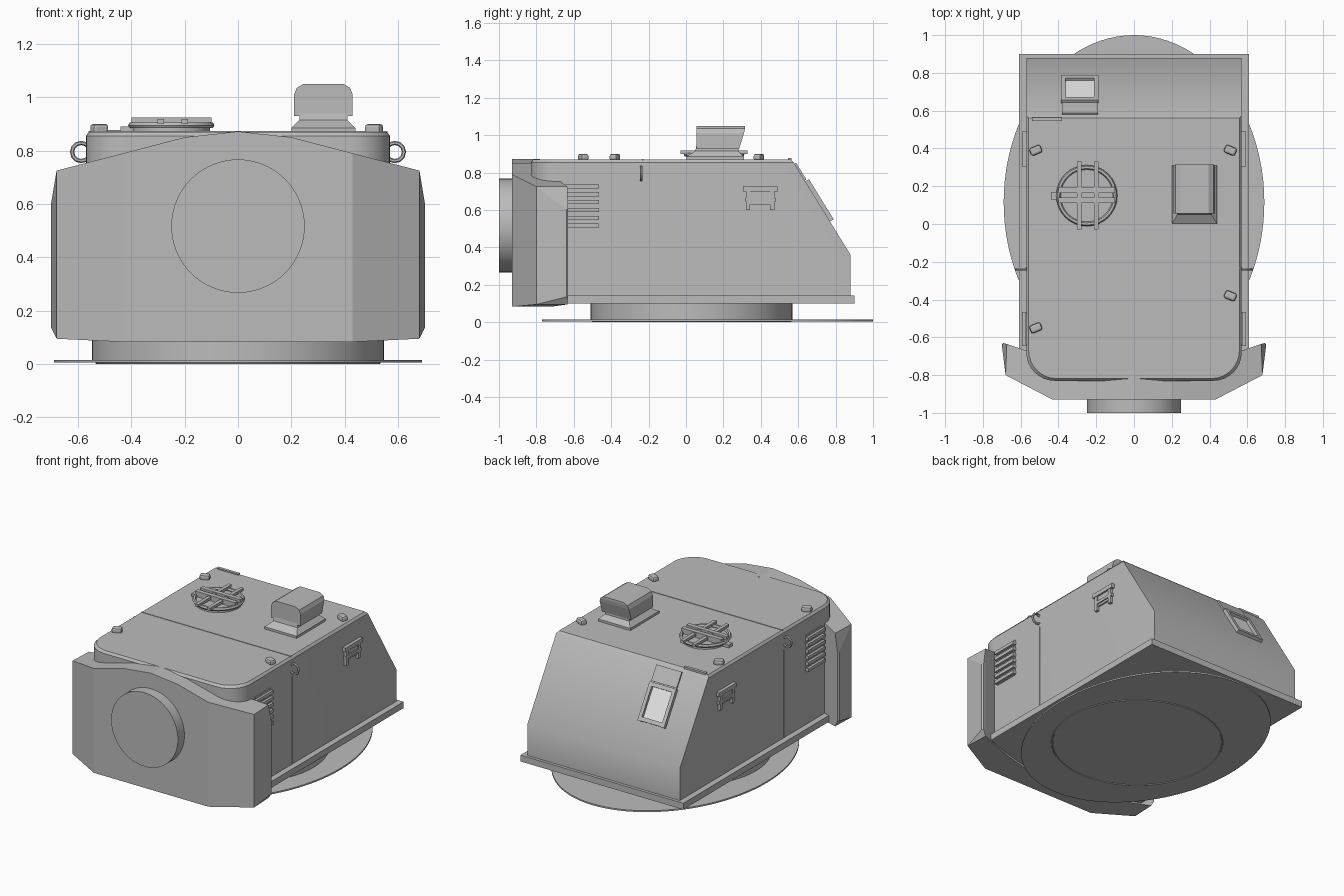
import bpy, bmesh, math
from mathutils import Vector, Matrix

if "Cube" in bpy.data.objects:
    bpy.data.objects.remove(bpy.data.objects["Cube"])


def material(name, v):
    m = bpy.data.materials.new(name)
    m.diffuse_color = (*v, 1)
    m.use_nodes = True
    m.node_tree.nodes["Principled BSDF"].inputs["Base Color"].default_value = m.diffuse_color
    return m


GREY = material("armour grey", (0.5, 0.5, 0.5))
PALE = material("pale glass", (0.95, 0.95, 0.95))


def finish(name, bm, mat=GREY, bevel=0.0, smooth=False):
    bmesh.ops.recalc_face_normals(bm, faces=bm.faces)
    me = bpy.data.meshes.new(name)
    bm.to_mesh(me)
    bm.free()
    ob = bpy.data.objects.new(name, me)
    bpy.context.collection.objects.link(ob)
    me.materials.append(mat)
    if bevel:
        b = ob.modifiers.new("bevel", 'BEVEL')
        b.width, b.segments = bevel, 2
    if smooth:
        bpy.ops.object.select_all(action='DESELECT')
        ob.select_set(True)
        bpy.context.view_layer.objects.active = ob
        bpy.ops.object.shade_smooth_by_angle(angle=math.radians(35))
    return ob


def box(name, lo, hi, mat=GREY, bevel=0.0, rot=None):
    bm = bmesh.new()
    lo, hi = Vector(lo), Vector(hi)
    bmesh.ops.create_cube(bm, size=1)
    m = Matrix.Translation((lo + hi) / 2)
    if rot:
        m = m @ rot
    bm.transform(m @ Matrix.Diagonal((*(hi - lo), 1)))
    return finish(name, bm, mat, bevel)


def cylinder(name, c, r, depth, ry=None, rot=None, seg=64):
    bm = bmesh.new()
    bmesh.ops.create_cone(bm, cap_ends=True, segments=seg, radius1=r, radius2=r, depth=depth)
    m = Matrix.Diagonal((1, (ry or r) / r, 1, 1))
    if rot:
        m = rot @ m
    bm.transform(Matrix.Translation(c) @ m)
    return finish(name, bm, smooth=True)


def torus(name, c, r, t, rot=None, seg=24, ring=6):
    bm = bmesh.new()
    rows = []
    for i in range(seg):
        a = 2 * math.pi * i / seg
        rows.append([bm.verts.new((math.cos(a) * (r + t * math.cos(b)), math.sin(a) * (r + t * math.cos(b)),
                                   t * math.sin(b))) for b in [2 * math.pi * j / ring for j in range(ring)]])
    for i in range(seg):
        for j in range(ring):
            p, q, k = rows[i], rows[(i + 1) % seg], (j + 1) % ring
            bm.faces.new((p[j], q[j], q[k], p[k]))
    bm.transform(Matrix.Translation(c) @ (rot or Matrix()))
    return finish(name, bm, smooth=True)


def loft(name, loops, bevel=0.0, smooth=False):
    bm = bmesh.new()
    rows = [[bm.verts.new(p) for p in lp] for lp in loops]
    n = len(rows[0])
    for a, b in zip(rows, rows[1:]):
        for i in range(n):
            bm.faces.new((a[i], a[(i + 1) % n], b[(i + 1) % n], b[i]))
    bm.faces.new(rows[0])
    bm.faces.new(rows[-1])
    return finish(name, bm, bevel=bevel, smooth=smooth)


# base disc and turret ring
cylinder("base_disc", (0, 0.115, 0.01), 0.69, 0.01, ry=0.885, seg=96)
cylinder("turret_ring", (0, 0.03, 0.06), 0.548, 0.10, ry=0.54)
torus("lower_ring", (0, 0.03, 0.005), 0.53, 0.005, seg=64)

# hull: rounded front corners, sloped rear plate
plan = []
for i in range(9):
    a = math.pi + math.pi / 2 * i / 8
    plan.append((-0.42 + 0.15 * math.cos(a), -0.68 + 0.15 * math.sin(a)))
plan += [(-x, y) for x, y in reversed(plan)]
hull_loops = []
for z, rear, inset in ((0.14, 0.88, 0), (0.36, 0.88, 0), (0.855, 0.575, 0), (0.87, 0.56, 0.012)):
    lp = [(x * (1 - inset / 0.57), y + inset, z) for x, y in plan]
    w = 0.57 - inset
    hull_loops.append(lp + [(w, rear, z), (-w, rear, z)])
loft("hull", hull_loops, smooth=True)
box("hull_skirt", (-0.61, -0.76, 0.10), (0.61, 0.90, 0.143))

# gun shield: stations across the width (x, front y, back y, bottom z, top z)
half = [(0.0, -0.93, -0.78, 0.083, 0.872), (0.2, -0.93, -0.78, 0.083, 0.85), (0.43, -0.93, -0.72, 0.083, 0.79),
        (0.68, -0.80, -0.635, 0.095, 0.725), (0.70, -0.64, -0.63, 0.135, 0.605)]
stations = [(-x, f, b, lo, hi) for x, f, b, lo, hi in reversed(half[1:])] + half
loft("gun_shield", [[(x, f, lo), (x, f, hi), (x * 0.99, b, hi), (x * 0.99, b, lo)]
                    for x, f, b, lo, hi in stations])
cylinder("gun_port", (0, -0.96, 0.517), 0.25, 0.08, rot=Matrix.Rotation(math.pi / 2, 4, 'X'))

# roof hatch with cage bars
cylinder("hatch_lid", (-0.25, 0.15, 0.875), 0.145, 0.03, seg=32)
torus("hatch_ring", (-0.25, 0.15, 0.895), 0.15, 0.012, seg=32)
for x in (-0.29, -0.20):
    box("hatch_bar", (x - 0.012, -0.03, 0.90), (x + 0.012, 0.33, 0.918))
for y in (0.125, 0.18):
    box("hatch_cross_bar", (-0.40, y - 0.015, 0.89), (-0.10, y + 0.015, 0.925))
box("hatch_hinge", (-0.44, 0.13, 0.87), (-0.38, 0.17, 0.89))


# sight: flared foot, neck and rounded head
def slab(x0, x1, y0, y1, z):
    return [(x0, y0, z), (x1, y0, z), (x1, y1, z), (x0, y1, z)]


loft("sight_foot", [slab(0.20, 0.44, 0.0, 0.31, 0.865), slab(0.20, 0.44, 0.0, 0.31, 0.885),
                    slab(0.23, 0.41, 0.05, 0.28, 0.915), slab(0.23, 0.41, 0.055, 0.28, 0.94)])
loft("sight_head", [slab(0.21, 0.43, 0.055, 0.285, 0.93), slab(0.21, 0.43, 0.055, 0.31, 1.01),
                    slab(0.22, 0.42, 0.055, 0.315, 1.035), slab(0.245, 0.395, 0.055, 0.315, 1.05)])

# roof lugs
for x, y in ((-0.52, 0.39), (0.51, 0.39), (-0.52, -0.55), (0.51, -0.38)):
    box("roof_lug", (x - 0.032, y - 0.022, 0.862), (x + 0.032, y + 0.022, 0.9), bevel=0.012,
        rot=Matrix.Rotation(-0.4 if x > 0 else 0.4, 4, 'Z'))

# side fittings, mirrored
for s in (-1, 1):
    def side(name, y0, y1, z0, z1, d0, d1):
        box(name, (min(s * d0, s * d1), y0, z0), (max(s * d0, s * d1), y1, z1))
    side("vent_panel", -0.64, -0.47, 0.50, 0.75, 0.56, 0.575)
    for i in range(6):
        side("vent_slat", -0.645, -0.465, 0.505 + i * 0.042, 0.527 + i * 0.042, 0.57, 0.592)
    side("side_port_hood", 0.305, 0.49, 0.70, 0.728, 0.56, 0.592)
    side("side_port", 0.34, 0.46, 0.63, 0.70, 0.56, 0.58)
    side("side_port_sill", 0.315, 0.48, 0.645, 0.665, 0.57, 0.588)
    for y in (0.33, 0.46):
        side("side_port_leg", y - 0.01, y + 0.012, 0.60, 0.70, 0.56, 0.588)
    side("side_weld", -0.238, -0.23, 0.15, 0.74, 0.56, 0.574)
    torus("lifting_eye", (s * 0.588, -0.24, 0.795), 0.034, 0.008, seg=12, rot=Matrix.Rotation(math.pi / 2, 4, 'X'))

# roof seam
box("roof_seam", (-0.56, -0.236, 0.865), (0.56, -0.228, 0.873))

# rear window on the sloped plate
tilt = Matrix.Rotation(math.atan2(-0.495, 0.305), 4, 'X')


def rear(name, x0, x1, y0, y1, h, mat=GREY):
    mid = (y0 + y1) / 2
    z = 0.855 - (mid - 0.575) * 0.495 / 0.305
    ln = (y1 - y0) * math.hypot(0.495, 0.305) / 0.305
    c = Vector(((x0 + x1) / 2, mid, z))
    d = Vector((x1 - x0, ln, h)) / 2
    return box(name, c - d, c + d, mat, rot=tilt)


rear("window_glass", -0.36, -0.21, 0.65, 0.755, 0.008, PALE)
for x in (-0.375, -0.20):
    rear("window_side_frame", x - 0.012, x + 0.012, 0.64, 0.77, 0.045)
for y in (0.645, 0.762):
    rear("window_cross_frame", -0.385, -0.19, y - 0.007, y + 0.007, 0.045)
rear("window_cover", -0.38, -0.19, 0.58, 0.635, 0.02)
box("rear_hinge", (-0.54, 0.545, 0.86), (-0.38, 0.565, 0.878))
